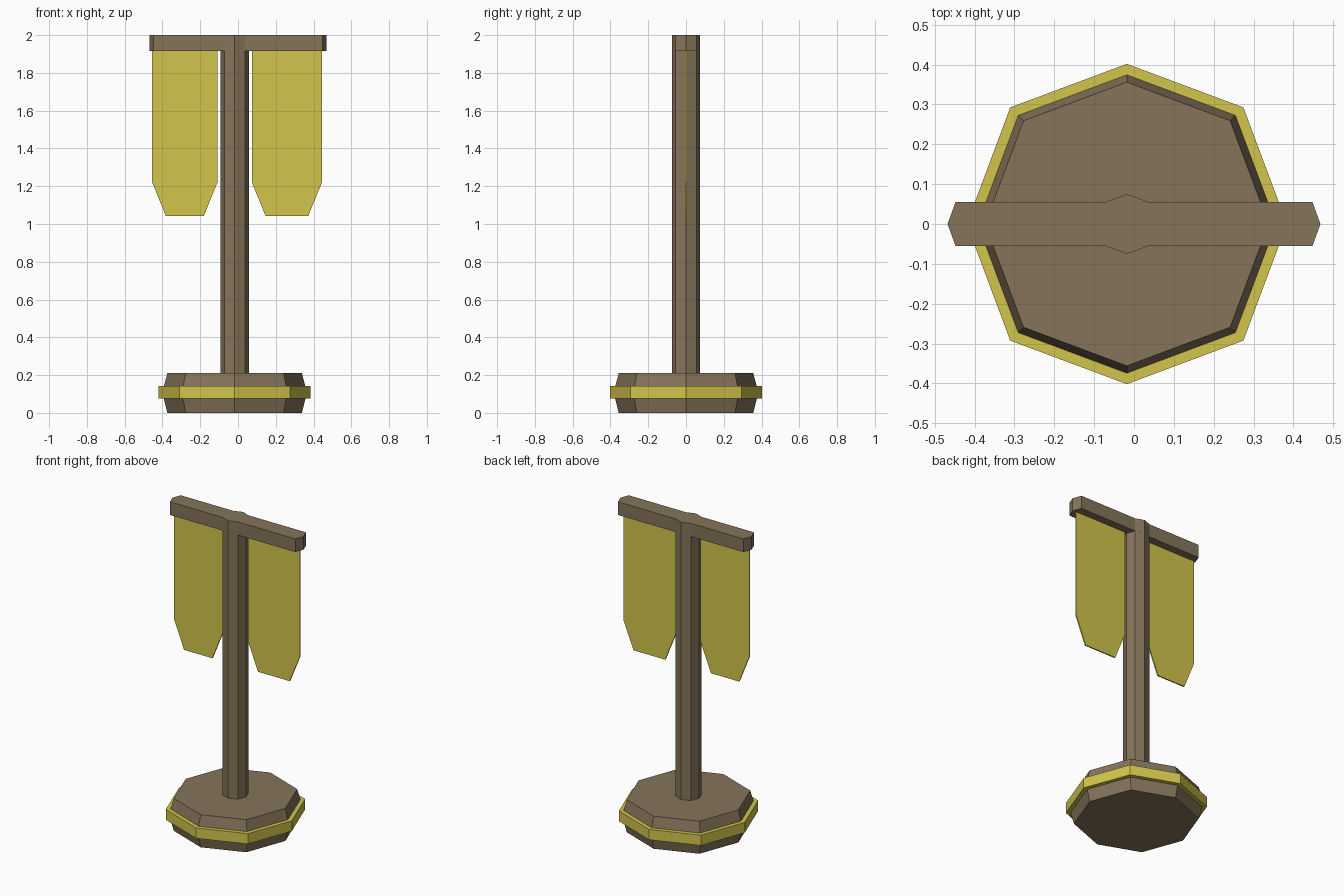
import bpy

cube = bpy.data.objects.get("Cube")
if cube:
    bpy.data.objects.remove(cube, do_unlink=True)


def material(name, rgb):
    mat = bpy.data.materials.new(name)
    mat.use_nodes = True
    mat.diffuse_color = (*rgb, 1)
    mat.node_tree.nodes["Principled BSDF"].inputs["Base Color"].default_value = (*rgb, 1)
    return mat


WOOD = material("wood_brown", (0.235, 0.175, 0.102))
CLOTH = material("banner_yellow", (0.64, 0.56, 0.07))
AXIS_X = -0.018   # the pole and base stand slightly off centre
BAR_Z = 1.915     # underside of the crossbar


def octagon(r):
    """Eight-sided outline with its diagonal corners slightly pushed out."""
    d = r * 0.728
    ring = [(r, 0), (d, d), (0, r), (-d, d), (-r, 0), (-d, -d), (0, -r), (d, -d)]
    return [(AXIS_X + x, y) for x, y in ring]


def loft(name, loops, mat):
    """Join equal-length loops of 3D points into a closed solid."""
    n = len(loops[0])
    verts = [p for loop in loops for p in loop]
    faces = [list(range(n))[::-1], list(range(len(verts) - n, len(verts)))]
    for k in range(len(loops) - 1):
        a, b = k * n, (k + 1) * n
        faces += [(a + i, a + (i + 1) % n, b + (i + 1) % n, b + i) for i in range(n)]
    mesh = bpy.data.meshes.new(name)
    mesh.from_pydata(verts, [], faces)
    mesh.materials.append(mat)
    obj = bpy.data.objects.new(name, mesh)
    bpy.context.collection.objects.link(obj)
    return obj


def stack(name, sections, mat):
    """Octagonal solid from (radius, height) sections."""
    return loft(name, [[(x, y, z) for x, y in octagon(r)] for r, z in sections], mat)


# Base, its trim band and the pole
stack("base", [(0.356, 0), (0.375, 0.075), (0.375, 0.14), (0.356, 0.21)], WOOD)
stack("base_band", [(0.402, 0.075), (0.402, 0.142)], CLOTH)
stack("pole", [(0.075, 0.2), (0.075, BAR_Z)], WOOD)

# Crossbar with pointed ends and a bulge over the pole
front = [(-0.468, 0), (-0.448, -0.055), (-0.073, -0.055), (AXIS_X, -0.075),
         (0.037, -0.055), (0.448, -0.055), (0.468, 0)]
outline = front + [(x, -y) for x, y in front[-2:0:-1]]
loft("crossbar", [[(x, y, z) for x, y in outline] for z in (BAR_Z, 2.0)], WOOD)

# Hanging banners with tapered lower ends
for name, left, right in (("right_banner", -0.455, -0.108), ("left_banner", 0.073, 0.445)):
    shape = [(left, BAR_Z), (left, 1.222), (left + 0.073, 1.042),
             (right - 0.073, 1.042), (right, 1.222), (right, BAR_Z)]
    loft(name, [[(x, y, z) for x, z in shape] for y in (0.004, -0.004)], CLOTH)
